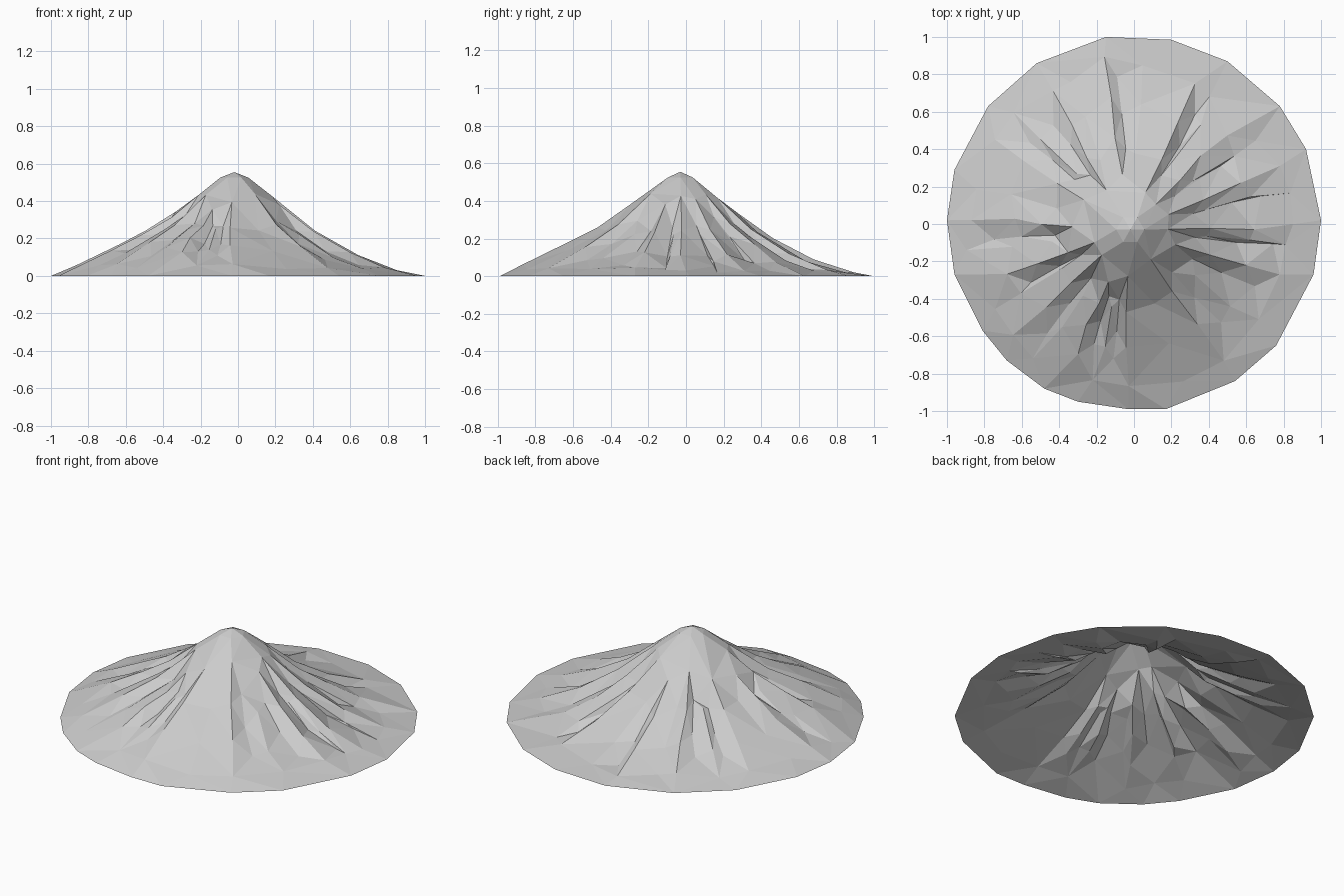
import bpy, bmesh, math, random
from mathutils import Vector
from mathutils.geometry import delaunay_2d_cdt

if "Cube" in bpy.data.objects:
    bpy.data.objects.remove(bpy.data.objects["Cube"])

random.seed(11)
PEAK = Vector((-0.02, -0.03))

# Irregular twenty-sided foot of the mountain
OUTLINE = [(1, .02), (.92, .40), (.78, .63), (.5, .87), (.2, .985), (-.15, 1),
           (-.52, .86), (-.78, .63), (-.96, .29), (-1, .02), (-.96, -.27),
           (-.81, -.57), (-.68, -.73), (-.48, -.88), (-.3, -.95), (-.03, -.99),
           (.17, -.99), (.54, -.84), (.76, -.65), (.96, -.27)]

# Crest profiles (radius, height): full west/south flanks, hollow east/north flanks
FULL = [(0, .555), (.06, .54), (.14, .49), (.25, .40), (.4, .29), (.6, .195),
        (.77, .11), (.87, .05), (1, 0)]
HOLLOW = [(0, .555), (.06, .54), (.14, .49), (.25, .385), (.4, .265), (.6, .14),
          (.77, .06), (.87, .03), (1, 0)]


def sample(profile, r):
    for (r0, z0), (r1, z1) in zip(profile, profile[1:]):
        if r <= r1:
            return z0 + (z1 - z0) * (r - r0) / (r1 - r0)
    return 0.0


def crest(r, a):
    # blend of the two flanks by compass direction
    k = 0.5 - 0.5 * math.cos(a - math.radians(45))
    return sample(HOLLOW, r) * (1 - k) + sample(FULL, r) * k


points = [Vector(p) for p in OUTLINE]
heights = [0.0] * len(OUTLINE)
edges = []


def add(r, a, drop):
    points.append(PEAK + Vector((r * math.cos(a), r * math.sin(a))))
    heights.append(max(0.02, crest(r, a) - drop))
    return len(points) - 1


def spoke(angle, radii, depth, wander):
    # one broken line running down from the summit
    last = None
    for r in radii:
        a = math.radians(angle + random.uniform(-wander, wander))
        rr = r * random.uniform(.96, 1.04)
        drop = depth * math.sin(math.pi * min(1, rr / .98)) * random.uniform(.7, 1.2)
        i = add(rr, a, drop)
        if last is not None:
            edges.append((last, i))
        last = i


# Summit and its small cap ring
add(0, 0, 0)
for k in range(6):
    add(.075, math.tau * k / 6, .005)

# Ridges: angle, inner and outer reach, offset of the steep-sided gully
RIDGES = [(1, .2, .9, -7), (23, .22, .86, -9), (45, .2, .7, -9), (67, .22, .84, -7),
          (99, .3, .95, -5), (120, .25, .82, 6), (147, .3, .84, -8), (176, .3, .82, 8),
          (199, .2, .68, 8), (222, .2, .86, 9), (246, .3, .7, 6), (268, .25, .84, -6),
          (305, .2, .84, 9), (342, .25, .82, -7)]
for angle, r0, r1, side in RIDGES:
    spoke(angle, [r0 + (r1 - r0) * t for t in (0, .33, .66, 1)], .008, 1.5)
    spoke(angle + side, [r0 + (r1 - r0) * t for t in (.2, .5, .8)], .055, 1.0)

# Gentle slopes between the ridges
for (a0, *_, s0), (a1, *_) in zip(RIDGES, RIDGES[1:] + [(361,)]):
    spoke((a0 + a1) / 2 + (s0 < 0) * 2, (.42, .66, .85), .036, 2)

# Triangulate the whole landform
verts, _, faces, origin, _, _ = delaunay_2d_cdt(
    points, edges, [list(range(len(OUTLINE)))], 1, 1e-5)


def height(i):
    if origin[i]:
        return heights[origin[i][0]]
    d = verts[i] - PEAK
    return max(0, crest(d.length, math.atan2(d.y, d.x)) - .03)


mesh = bpy.data.meshes.new("mountain")
mesh.from_pydata([(v.x, v.y, height(i)) for i, v in enumerate(verts)], [], faces)
bm = bmesh.new()
bm.from_mesh(mesh)
bmesh.ops.triangulate(bm, faces=bm.faces[:])
for f in bm.faces:
    f.normal_update()
    if f.normal.z < 0:
        f.normal_flip()
bm.to_mesh(mesh)
bm.free()
mountain = bpy.data.objects.new("mountain", mesh)
bpy.context.collection.objects.link(mountain)
